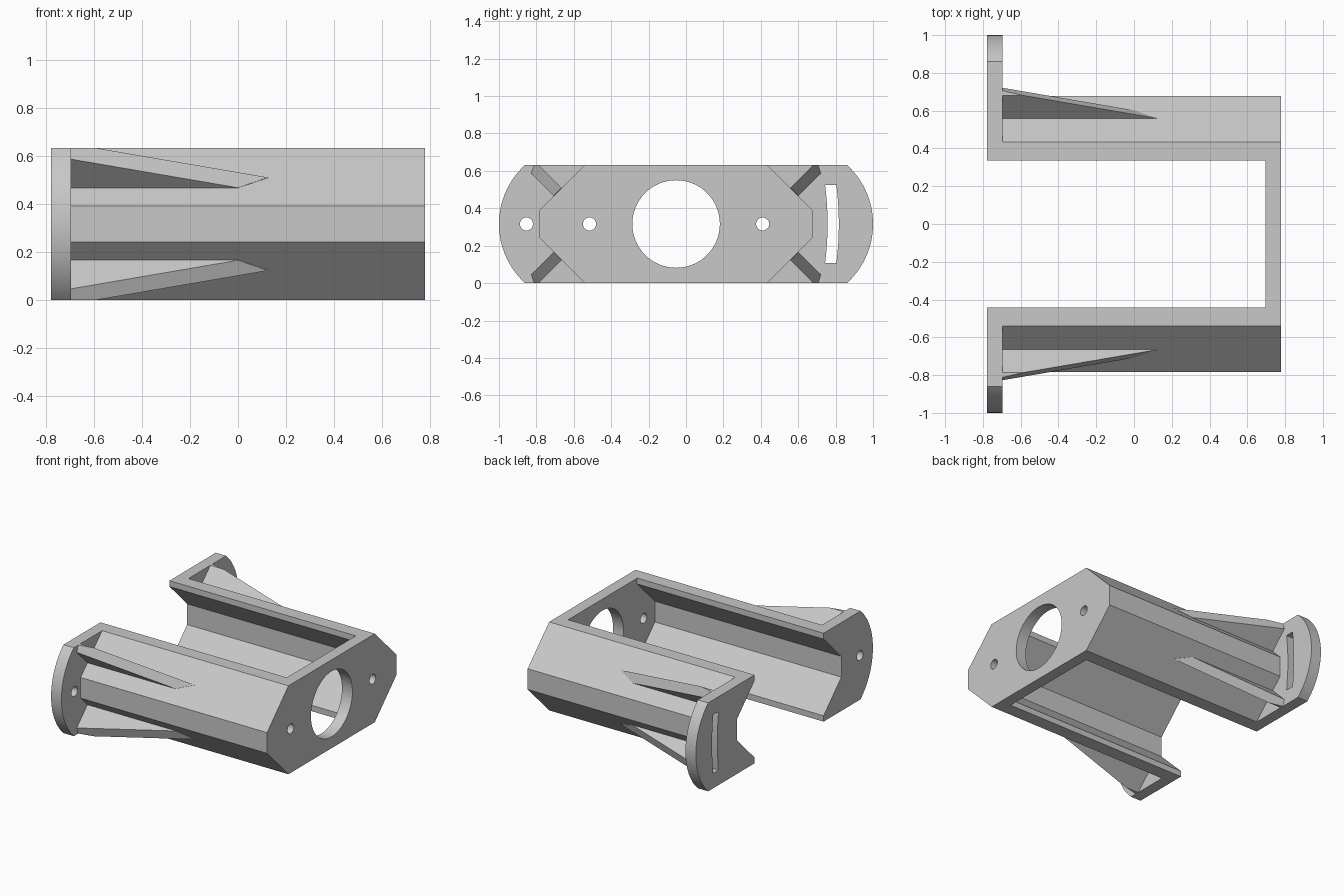
import bpy, bmesh, math
from mathutils import Vector

if "Cube" in bpy.data.objects:
    bpy.data.objects.remove(bpy.data.objects["Cube"])

H, CZ, CY = 0.632, 0.316, -0.053      # height, mid height, mid line of the channel
X0, X1, T = -0.778, 0.778, 0.082      # ends along x, end wall thickness

grey = bpy.data.materials.new("grey")
grey.diffuse_color = (0.58, 0.58, 0.58, 1)
grey.use_nodes = True
grey.node_tree.nodes["Principled BSDF"].inputs["Base Color"].default_value = grey.diffuse_color


def finish(bm, name):
    bmesh.ops.recalc_face_normals(bm, faces=bm.faces)
    me = bpy.data.meshes.new(name)
    bm.to_mesh(me)
    bm.free()
    ob = bpy.data.objects.new(name, me)
    bpy.context.collection.objects.link(ob)
    me.materials.append(grey)
    return ob


def extrude_x(name, outline, xa, xb):
    """Extrude a (y, z) outline along x."""
    bm = bmesh.new()
    f = bm.faces.new([bm.verts.new((xa, y, z)) for y, z in outline])
    r = bmesh.ops.extrude_face_region(bm, geom=[f])
    vs = [v for v in r["geom"] if isinstance(v, bmesh.types.BMVert)]
    bmesh.ops.translate(bm, verts=vs, vec=(xb - xa, 0, 0))
    return finish(bm, name)


def arc(cy, cz, r, a0, a1, n):
    return [(cy + r * math.cos(a0 + (a1 - a0) * i / n),
             cz + r * math.sin(a0 + (a1 - a0) * i / n)) for i in range(n + 1)]


def circle(cy, r, n):
    return arc(cy, CZ, r, 0, math.tau, n)[:-1]


def cut(ob, outlines, xa, xb):
    """Cut through-holes of the given outlines."""
    for o in outlines:
        c = extrude_x("cutter", o, xa - 0.1, xb + 0.1)
        c.hide_render = True
        m = ob.modifiers.new("hole", "BOOLEAN")
        m.operation, m.solver, m.object = "DIFFERENCE", "EXACT", c
        bpy.context.view_layer.objects.active = ob
        bpy.ops.object.modifier_apply(modifier=m.name)
        bpy.data.objects.remove(c)


def smooth(ob):
    bpy.ops.object.select_all(action="DESELECT")
    ob.select_set(True)
    bpy.context.view_layer.objects.active = ob
    bpy.ops.object.shade_smooth_by_angle(angle=math.radians(25))


# Cross-section of the side walls, distances from the mid line;
# the inside is the same chevron moved inwards, with a short upright lip
OUT = [(0.488, 0), (0.73, 0.242), (0.73, H - 0.242), (0.488, H)]
INN = [(0.39, H), (0.39, H - 0.042), (0.59, H - 0.242),
       (0.59, 0.242), (0.39, 0.042), (0.39, 0)]

# Octagonal end plate with the large bore and two screw holes
octagon = [(CY + y, z) for y, z in OUT] + [(CY - y, z) for y, z in reversed(OUT)]
plate = extrude_x("end_plate", octagon, X1 - T, X1)
cut(plate, [circle(CY, 0.234, 64), circle(CY - 0.463, 0.035, 32),
            circle(CY + 0.463, 0.035, 32)], X1 - T, X1)
smooth(plate)

R = 0.427                             # radius of the rounded flange ends
A = math.asin(CZ / R)
for s, side in ((1, "back"), (-1, "front")):
    # Side wall of the channel
    extrude_x(side + "_wall", [(CY + s * y, z) for y, z in OUT + INN], X0 + T, X1 - T)

    # Mounting flange with a rounded outer end
    rim = [(s * y, z) for y, z in arc(1 - R, CZ, R, -A, A, 32)]
    flange = extrude_x(side + "_flange", rim + [(CY + s * y, z) for y, z in INN], X0, X0 + T)
    if s > 0:                         # curved adjustment slot
        hole = arc(-0.853, CZ, 1.61, -0.13, 0.13, 16) + arc(-0.853, CZ, 1.67, 0.126, -0.126, 16)
    else:                             # pivot hole
        hole = circle(-0.853, 0.035, 32)
    cut(flange, [hole], X0, X0 + T)
    smooth(flange)

    # Tapered ribs standing on the sloped wall faces
    for t, level in ((1, "upper"), (-1, "lower")):
        bm = bmesh.new()
        xa = X0 + T
        for y, z, tip in ((0.612, 0.194, 0.125), (0.655, 0.151, 0.0)):
            e = (tip - xa) * 0.171    # rib height at the flange
            for x, d in ((xa, -0.03), (tip, -0.03), (tip, 0), (xa, e)):
                bm.verts.new((x, CY + s * (y + d), CZ + t * (z + d)))
        bmesh.ops.convex_hull(bm, input=bm.verts)
        bmesh.ops.dissolve_limit(bm, angle_limit=0.01, verts=bm.verts, edges=bm.edges)
        # trim flush with the top and bottom
        r = bmesh.ops.bisect_plane(bm, geom=bm.verts[:] + bm.edges[:] + bm.faces[:],
                                   plane_co=Vector((0, 0, CZ + t * CZ)),
                                   plane_no=Vector((0, 0, t)), clear_outer=True)
        rim_edges = [g for g in r["geom_cut"] if isinstance(g, bmesh.types.BMEdge)]
        bmesh.ops.holes_fill(bm, edges=rim_edges)
        finish(bm, f"{side}_{level}_rib")
